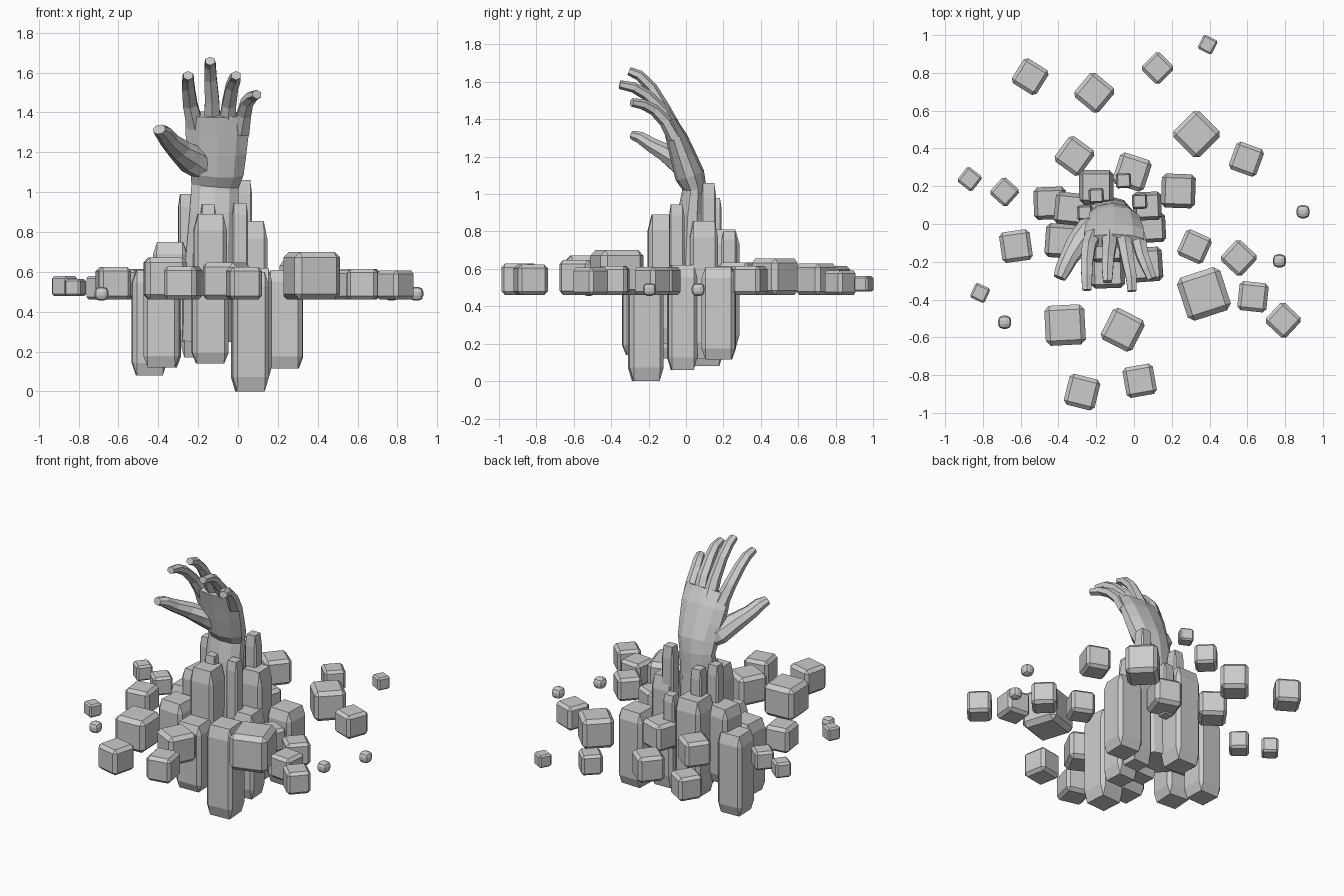
import bpy, bmesh, math
from mathutils import Vector


def block_mesh(name, offset, segments):
    # unit cube with chamfered edges, shared by every block
    bm = bmesh.new()
    bmesh.ops.create_cube(bm, size=1)
    bmesh.ops.bevel(bm, geom=bm.edges[:], offset=offset, segments=segments,
                    profile=0.5, affect='EDGES')
    me = bpy.data.meshes.new(name)
    bm.to_mesh(me)
    bm.free()
    return me


CHAMFERED = block_mesh("chamfered_block", 0.12, 1)
PEBBLE = block_mesh("pebble", 0.36, 2)


def block(name, x, y, side, z0, z1, rot=0, mesh=CHAMFERED):
    ob = bpy.data.objects.new(name, mesh)
    bpy.context.collection.objects.link(ob)
    ob.location = (x, y, (z0 + z1) / 2)
    ob.scale = (side, side, z1 - z0)
    ob.rotation_euler.z = math.radians(rot)


def loft(name, rings, sides):
    # rings: x, y, z, half width, half depth; sections follow the path
    bm = bmesh.new()
    pts = [Vector(r[:3]) for r in rings]
    loops = []
    side = Vector((1, 0, 0))
    for i, r in enumerate(rings):
        t = (pts[min(i + 1, len(pts) - 1)] - pts[max(i - 1, 0)]).normalized()
        u = (side - t * side.dot(t)).normalized()
        v = t.cross(u)
        loop = []
        for k in range(sides):
            a = 2 * math.pi * (k + 0.5) / sides
            loop.append(bm.verts.new(pts[i] + u * r[3] * math.cos(a) + v * r[4] * math.sin(a)))
        loops.append(loop)
    for a, b in zip(loops, loops[1:]):
        for k in range(sides):
            n = (k + 1) % sides
            bm.faces.new((a[k], a[n], b[n], b[k]))
    bm.faces.new(loops[0][::-1])
    bm.faces.new(loops[-1])
    bmesh.ops.recalc_face_normals(bm, faces=bm.faces[:])
    me = bpy.data.meshes.new(name)
    bm.to_mesh(me)
    bm.free()
    ob = bpy.data.objects.new(name, me)
    bpy.context.collection.objects.link(ob)


# scattered cubes: x, y, side, rotation
cubes = [
    (-.55, .78, .155, -32), (-.21, .695, .168, -40), (.125, .825, .132, 45),
    (.39, .95, .083, -27), (-.315, .36, .167, -36), (.33, .475, .195, -45),
    (.595, .343, .155, -20), (-.87, .238, .10, -38), (-.685, .17, .12, -42),
    (-.625, -.117, .163, 8), (.32, -.12, .15, -24), (.555, -.18, .15, -43),
    (.37, -.37, .24, 18), (.63, -.385, .155, -6), (.79, -.51, .147, -43),
    (-.815, -.365, .085, -25), (-.365, -.535, .212, 3), (-.06, -.56, .188, -27),
    (-.275, -.89, .168, -14), (.03, -.83, .163, 10), (-.01, .275, .175, -18),
]
for x, y, s, rot in cubes:
    z0 = 0.478 if s < 0.11 else 0.46
    block("loose_cube", x, y, s, z0, z0 + s, rot)

# pebbles
for x, y in ((.895, .065), (.77, -.195), (-.685, -.52)):
    block("pebble", x, y, .07, .455, .525, 0, PEBBLE)

# thick pillars: x, y, side, bottom, top, rotation
pillars = [
    (.06, -.215, .182, 0, .60, 4), (.09, -.02, .155, .06, .62, 3),
    (-.38, -.09, .18, .12, .60, -4), (-.445, .11, .172, .08, .61, 2),
    (-.14, -.25, .18, .14, .58, 2), (-.14, -.12, .165, .2, .89, 2),
    (.235, .175, .18, .115, .61, -2), (.07, .095, .15, .12, .855, 2),
    (-.2, .195, .182, .17, .81, 0), (-.335, .08, .17, .25, .75, -6),
]
for p in pillars:
    block("pillar", *p)

# slim pillars round the forearm: x, y, top
for x, y, top in ((.03, .12, 1.06), (-.26, .06, .99), (-.2, .15, .98),
                  (-.15, -.05, .94), (.01, -.05, .945), (-.055, .23, .8)):
    block("slim_pillar", x, y, .08, .45, top, 2)

# forearm and palm
loft("forearm_and_palm", [
    (-.14, .03, .25, .145, .12), (-.135, .03, .6, .14, .11),
    (-.12, .035, .9, .128, .08), (-.115, .045, 1.03, .125, .065),
    (-.105, .02, 1.1, .14, .08), (-.105, -.015, 1.2, .155, .07),
    (-.105, -.05, 1.3, .167, .058), (-.105, -.09, 1.39, .165, .04)], 10)

# fingers
fingers = {
    "index_finger": [(-.215, -.06, 1.33), (-.24, -.12, 1.44), (-.25, -.21, 1.53), (-.25, -.28, 1.57), (-.25, -.35, 1.585)],
    "middle_finger": [(-.13, -.06, 1.34), (-.13, -.12, 1.46), (-.138, -.185, 1.57), (-.14, -.25, 1.635), (-.14, -.305, 1.658)],
    "ring_finger": [(-.055, -.06, 1.33), (-.045, -.12, 1.44), (-.03, -.21, 1.53), (-.015, -.28, 1.57), (-.01, -.355, 1.585)],
    "little_finger": [(.015, -.06, 1.3), (.03, -.11, 1.39), (.045, -.17, 1.45), (.07, -.23, 1.48), (.095, -.29, 1.49)],
}
for name, path in fingers.items():
    radii = (.048, .041, .036, .033, .027)
    loft(name, [(*p, r, r * .85) for p, r in zip(path, radii)], 6)

# thumb
loft("thumb", [(-.15, .01, 1.1, .06, .05), (-.225, -.03, 1.16, .085, .06),
               (-.295, -.10, 1.215, .065, .052), (-.345, -.18, 1.26, .05, .042),
               (-.375, -.24, 1.3, .045, .035), (-.395, -.285, 1.315, .035, .025)], 8)
